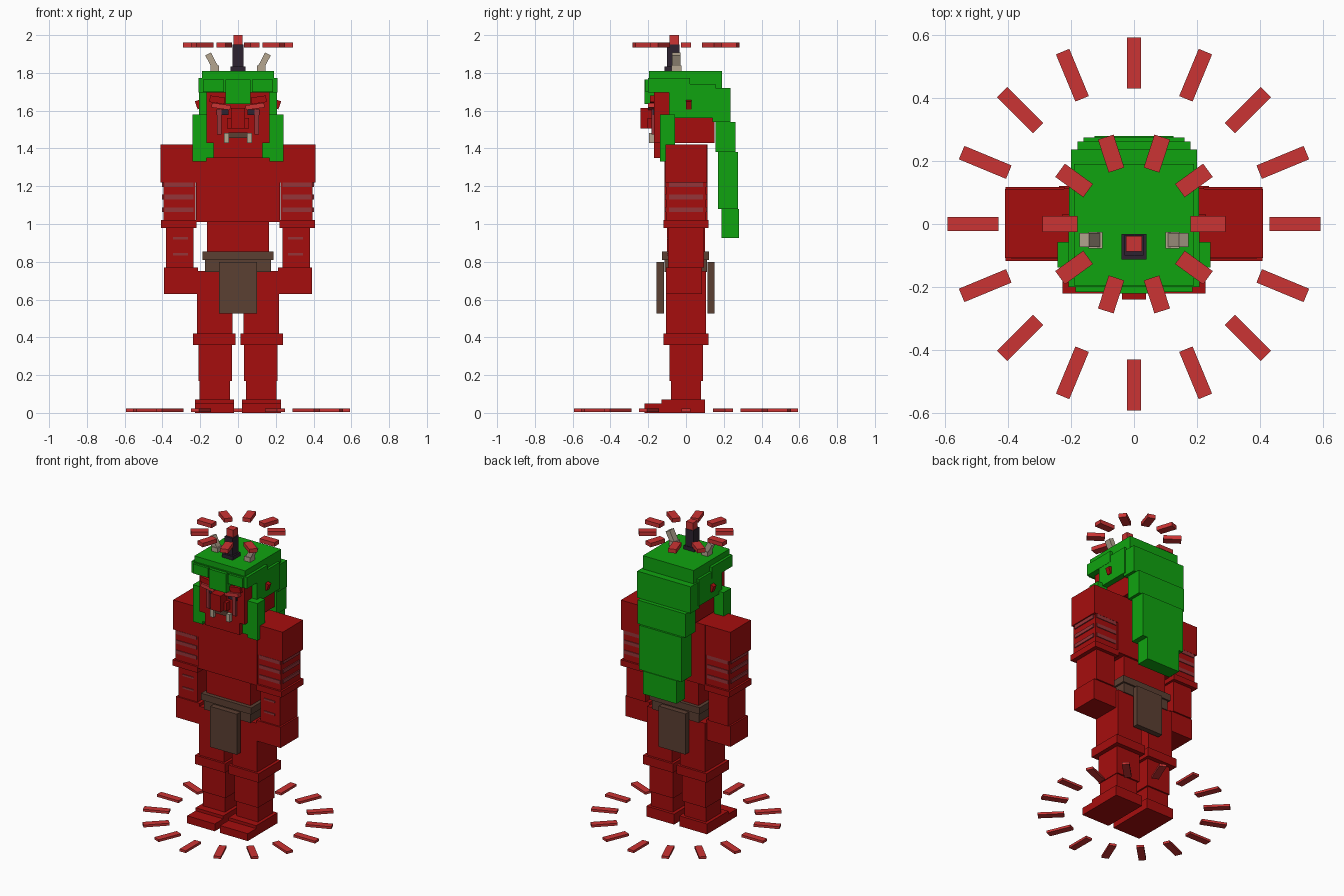
import bpy, math
from mathutils import Matrix, Vector


def material(name, rgb):
    m = bpy.data.materials.new(name)
    m.diffuse_color = (*rgb, 1)
    return m


RED = material("skin red", (0.38, 0.004, 0.004))
GREEN = material("hair green", (0.005, 0.37, 0.005))
BROWN = material("leather brown", (0.105, 0.05, 0.032))
CREAM = material("horn cream", (0.46, 0.38, 0.28))
BLACK = material("horn black", (0.026, 0.016, 0.03))
BRIGHT = material("rune red", (0.60, 0.033, 0.033))
MUTED = material("marking red", (0.30, 0.035, 0.04))


def block(name, mat, x, y, z, rot=None):
    """Box from x, y, z ranges, optionally turned about its own centre."""
    c = Vector(((x[0] + x[1]) / 2, (y[0] + y[1]) / 2, (z[0] + z[1]) / 2))
    size = (x[1] - x[0], y[1] - y[0], z[1] - z[0])
    bpy.ops.mesh.primitive_cube_add(size=1)
    ob = bpy.context.object
    ob.name = ob.data.name = name
    m = Matrix.Translation(c) @ (rot or Matrix.Identity(4)) @ Matrix.Diagonal((*size, 1))
    ob.data.transform(m)
    ob.data.materials.append(mat)
    return ob


def mid(name, mat, w, y, z):
    """Box centred on x = 0."""
    return block(name, mat, (-w, w), y, z)


def pair(name, mat, x, y, z, tilt=0):
    """Mirrored left and right boxes; tilt leans the top outwards."""
    a = math.radians(tilt)
    block(name + "_right", mat, x, y, z, Matrix.Rotation(a, 4, 'Y'))
    block(name + "_left", mat, (-x[1], -x[0]), y, z, Matrix.Rotation(-a, 4, 'Y'))


def ring(name, mat, count, r0, r1, width, z):
    """Radial bars around the z axis."""
    for i in range(count):
        ob = block(name, mat, (r0, r1), (-width / 2, width / 2), z)
        ob.data.transform(Matrix.Rotation(2 * math.pi * i / count, 4, 'Z'))


# Legs
pair("foot", RED, (0.02, 0.227), (-0.13, 0.10), (0, 0.07))
pair("toes", RED, (0.02, 0.227), (-0.22, -0.13), (0, 0.05))
pair("ankle", RED, (0.043, 0.205), (-0.08, 0.08), (0.07, 0.17))
pair("shin", RED, (0.033, 0.21), (-0.087, 0.09), (0.17, 0.36))
pair("knee", RED, (0.013, 0.238), (-0.12, 0.12), (0.36, 0.42))
pair("thigh", RED, (0.03, 0.217), (-0.105, 0.105), (0.42, 0.75))

# Torso, belt and loincloth
mid("waist", RED, 0.165, (-0.10, 0.10), (0.74, 1.01))
mid("chest", RED, 0.222, (-0.113, 0.113), (1.01, 1.42))
mid("belt", BROWN, 0.188, (-0.127, 0.123), (0.81, 0.855))
mid("lower_belt", BROWN, 0.175, (-0.115, 0.112), (0.745, 0.81))
mid("front_loincloth", BROWN, 0.1, (-0.155, -0.117), (0.525, 0.80))
mid("back_loincloth", BROWN, 0.1, (0.113, 0.15), (0.525, 0.80))

# Arms with painted bands
pair("shoulder", RED, (0.222, 0.41), (-0.108, 0.111), (1.22, 1.42))
pair("upper_arm", RED, (0.225, 0.395), (-0.105, 0.105), (1.02, 1.235))
for z in (1.075, 1.143, 1.208):
    pair("arm_band", MUTED, (0.23, 0.402), (-0.09, 0.09), (z - 0.012, z + 0.012))
    pair("arm_band_front", MUTED, (0.235, 0.39), (-0.11, 0.11), (z - 0.012, z + 0.012))
pair("elbow", RED, (0.22, 0.408), (-0.118, 0.118), (0.98, 1.02))
pair("forearm", RED, (0.235, 0.38), (-0.095, 0.095), (0.77, 0.98))
for z in (0.84, 0.925):
    pair("forearm_mark", MUTED, (0.265, 0.345), (-0.1, -0.093), (z - 0.006, z + 0.006))
pair("hand", RED, (0.213, 0.392), (-0.105, 0.085), (0.63, 0.77))

# Head and face
mid("head", RED, 0.168, (-0.17, 0.15), (1.43, 1.72))
mid("jaw", RED, 0.13, (-0.17, -0.08), (1.35, 1.44))
mid("muzzle", RED, 0.058, (-0.205, -0.16), (1.505, 1.56))
mid("nose", RED, 0.038, (-0.24, -0.16), (1.505, 1.615))
mid("mouth", BROWN, 0.05, (-0.178, -0.168), (1.455, 1.485))
pair("tusk", CREAM, (0.048, 0.074), (-0.195, -0.168), (1.43, 1.482))
pair("eye", BLACK, (0.05, 0.115), (-0.178, -0.168), (1.578, 1.605))
pair("brow", BRIGHT, (0.04, 0.14), (-0.2, -0.168), (1.61, 1.635), -8)
pair("upper_brow", RED, (0.07, 0.15), (-0.19, -0.168), (1.64, 1.675), -8)
pair("cheek_mark", MUTED, (0.088, 0.11), (-0.182, -0.168), (1.475, 1.61))
pair("ear", RED, (0.195, 0.222), (0, 0.03), (1.61, 1.655), 20)

# Hair
mid("hair_cap", GREEN, 0.19, (-0.195, 0.19), (1.715, 1.81))
mid("hair_fringe", GREEN, 0.208, (-0.2, 0.02), (1.695, 1.772))
mid("centre_fringe", GREEN, 0.065, (-0.22, -0.165), (1.635, 1.765))
pair("fringe_side", GREEN, (0.075, 0.185), (-0.215, -0.19), (1.7, 1.765))
pair("hair_side", GREEN, (0.165, 0.206), (-0.09, 0.155), (1.56, 1.74))
pair("side_lock", GREEN, (0.168, 0.242), (-0.138, -0.057), (1.33, 1.58))
pair("inner_lock", GREEN, (0.128, 0.17), (-0.138, -0.08), (1.35, 1.43))
for w, y0, y1, z0, z1 in ((0.2, 0.14, 0.236, 1.54, 1.72), (0.18, 0.155, 0.262, 1.38, 1.54),
                          (0.16, 0.17, 0.275, 1.08, 1.38), (0.125, 0.188, 0.28, 0.925, 1.08)):
    mid("back_hair", GREEN, w, (y0, y1), (z0, z1))

# Horns
mid("centre_horn_base", BLACK, 0.04, (-0.113, -0.032), (1.80, 1.835))
mid("centre_horn", BLACK, 0.03, (-0.1, -0.035), (1.83, 1.95))
mid("centre_horn_tip", BRIGHT, 0.025, (-0.087, -0.038), (1.945, 2.0))
pair("side_horn_base", CREAM, (0.1, 0.145), (-0.077, -0.025), (1.80, 1.84))
pair("side_horn", CREAM, (0.123, 0.157), (-0.073, -0.029), (1.825, 1.905), 27)

# Floating crown and ground ring
ring("crown_bar", BRIGHT, 10, 0.18, 0.29, 0.052, (1.935, 1.962))
ring("ground_bar", BRIGHT, 16, 0.43, 0.592, 0.046, (0.006, 0.022))
